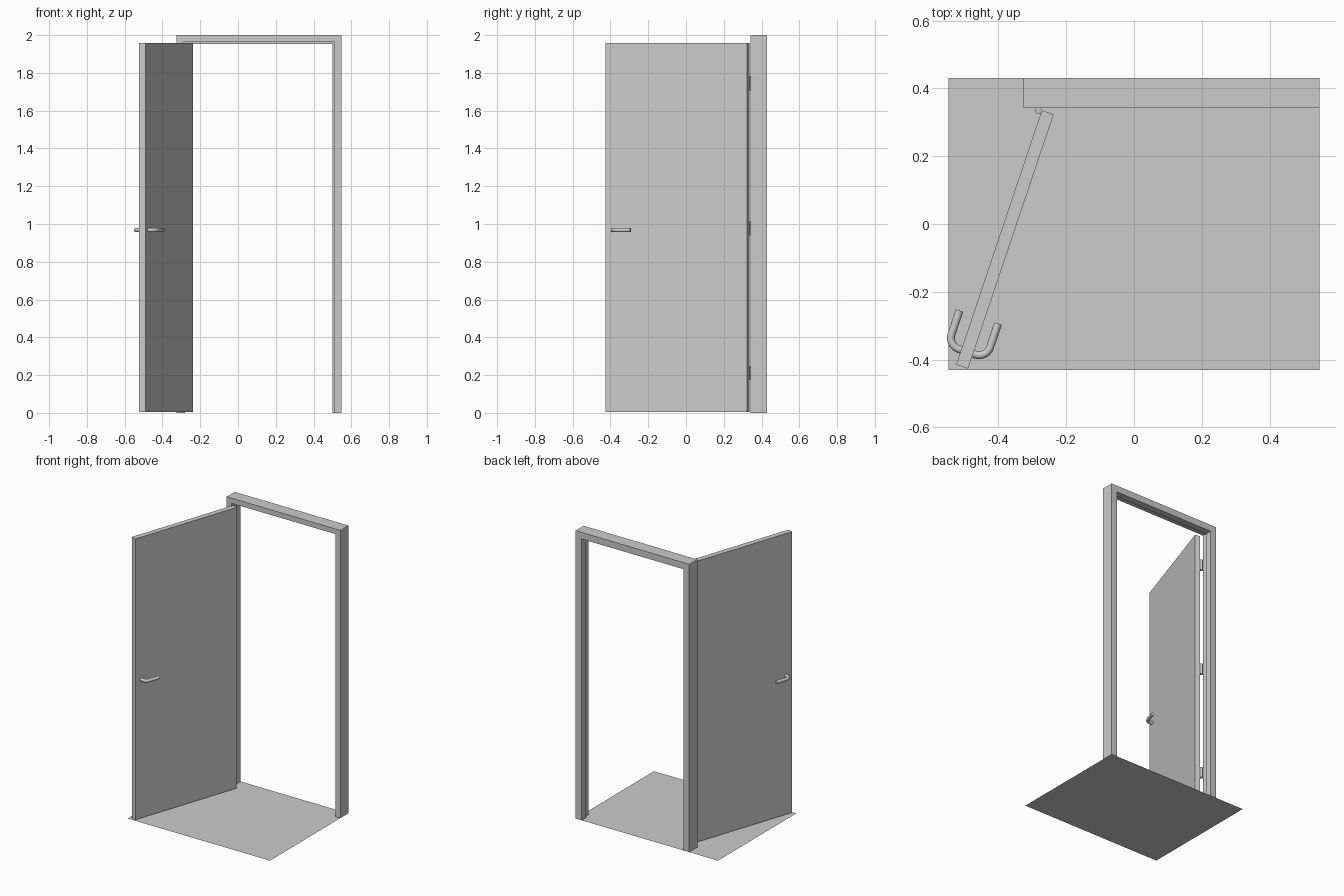
import bpy, bmesh, math
from mathutils import Matrix, Vector

cube = bpy.data.objects.get("Cube")
if cube:
    bpy.data.objects.remove(cube, do_unlink=True)

grey = bpy.data.materials.new("light grey")
grey.use_nodes = True
COLOUR = (0.6, 0.6, 0.6, 1)
grey.diffuse_color = COLOUR
grey.node_tree.nodes["Principled BSDF"].inputs["Base Color"].default_value = COLOUR


def add_mesh(name, bm, matrix=Matrix()):
    bmesh.ops.recalc_face_normals(bm, faces=bm.faces)
    mesh = bpy.data.meshes.new(name)
    bm.to_mesh(mesh)
    bm.free()
    mesh.materials.append(grey)
    obj = bpy.data.objects.new(name, mesh)
    bpy.context.collection.objects.link(obj)
    obj.matrix_world = matrix
    return obj


def smooth(obj):
    bpy.ops.object.select_all(action="DESELECT")
    obj.select_set(True)
    bpy.context.view_layer.objects.active = obj
    bpy.ops.object.shade_smooth_by_angle(angle=math.radians(40))


# Floor: one flat sheet
bm = bmesh.new()
bmesh.ops.create_grid(bm, x_segments=1, y_segments=1, size=1,
                      matrix=Matrix.Diagonal((0.547, 0.43, 1, 1)))
floor = add_mesh("floor", bm)
if floor.data.polygons[0].normal.z < 0:
    floor.data.flip_normals()

# Door frame: a rebated profile (inset, depth) swept up, across and down
LEFT, RIGHT, TOP = -0.326, 0.547, 2.0
FRONT, STEP, BACK = 0.342, 0.383, 0.43
profile = [(0, FRONT), (0.036, FRONT), (0.036, STEP),
           (0.046, STEP), (0.046, BACK), (0, BACK)]
bm = bmesh.new()
rings = []
for x, side, z, drop in ((LEFT, 1, 0, 0), (LEFT, 1, TOP, 1),
                         (RIGHT, -1, TOP, 1), (RIGHT, -1, 0, 0)):
    rings.append([bm.verts.new((x + side * i, y, z - drop * i)) for i, y in profile])
for a, b in zip(rings, rings[1:]):
    for i in range(len(profile)):
        j = (i + 1) % len(profile)
        bm.faces.new((a[i], a[j], b[j], b[i]))
bm.faces.new(rings[0])
bm.faces.new(rings[-1])
add_mesh("door_frame", bm)

# Open door: local x runs from the hinge edge, local y across the thickness
LENGTH, THICK = 0.791, 0.037
swing = (Matrix.Translation((-0.272, 0.335, 0))
         @ Matrix.Rotation(math.radians(-108.6), 4, "Z"))
bm = bmesh.new()
bmesh.ops.create_cube(bm, size=1,
                      matrix=Matrix.Translation((LENGTH / 2, THICK / 2, 0.981))
                      @ Matrix.Diagonal((LENGTH, THICK, 1.952, 1)))
add_mesh("door_leaf", bm, swing)

# Hinge barrels
for label, z in (("bottom", 0.212), ("middle", 0.977), ("top", 1.745)):
    bm = bmesh.new()
    bmesh.ops.create_cone(bm, cap_ends=True, segments=24, radius1=0.0095,
                          radius2=0.0095, depth=0.075)
    smooth(add_mesh(label + "_hinge", bm, Matrix.Translation((-0.282, 0.334, z))))

# Lever handles: one bent rod passing through the door
TIP, BAR, REACH, BEND, RADIUS = 0.637, 0.745, 0.06, 0.034, 0.0115
half = [(TIP, REACH), (BAR - BEND, REACH)]
for k in range(1, 9):
    a = math.pi / 2 * (1 - k / 8)
    half.append((BAR - BEND + BEND * math.cos(a), REACH - BEND + BEND * math.sin(a)))
path = half + [(x, -y) for x, y in reversed(half)]
bm = bmesh.new()
rings = []
for i, (x, y) in enumerate(path):
    before = Vector(path[max(i - 1, 0)])
    after = Vector(path[min(i + 1, len(path) - 1)])
    t = (after - before).normalized()
    ring = []
    for k in range(16):
        a = math.tau * k / 16
        side = RADIUS * math.cos(a)
        ring.append(bm.verts.new((x - t.y * side, y + t.x * side, RADIUS * math.sin(a))))
    rings.append(ring)
for a, b in zip(rings, rings[1:]):
    for i in range(16):
        j = (i + 1) % 16
        bm.faces.new((a[i], a[j], b[j], b[i]))
bm.faces.new(rings[0])
bm.faces.new(rings[-1])
smooth(add_mesh("lever_handles", bm, swing @ Matrix.Translation((0, THICK / 2, 0.968))))
